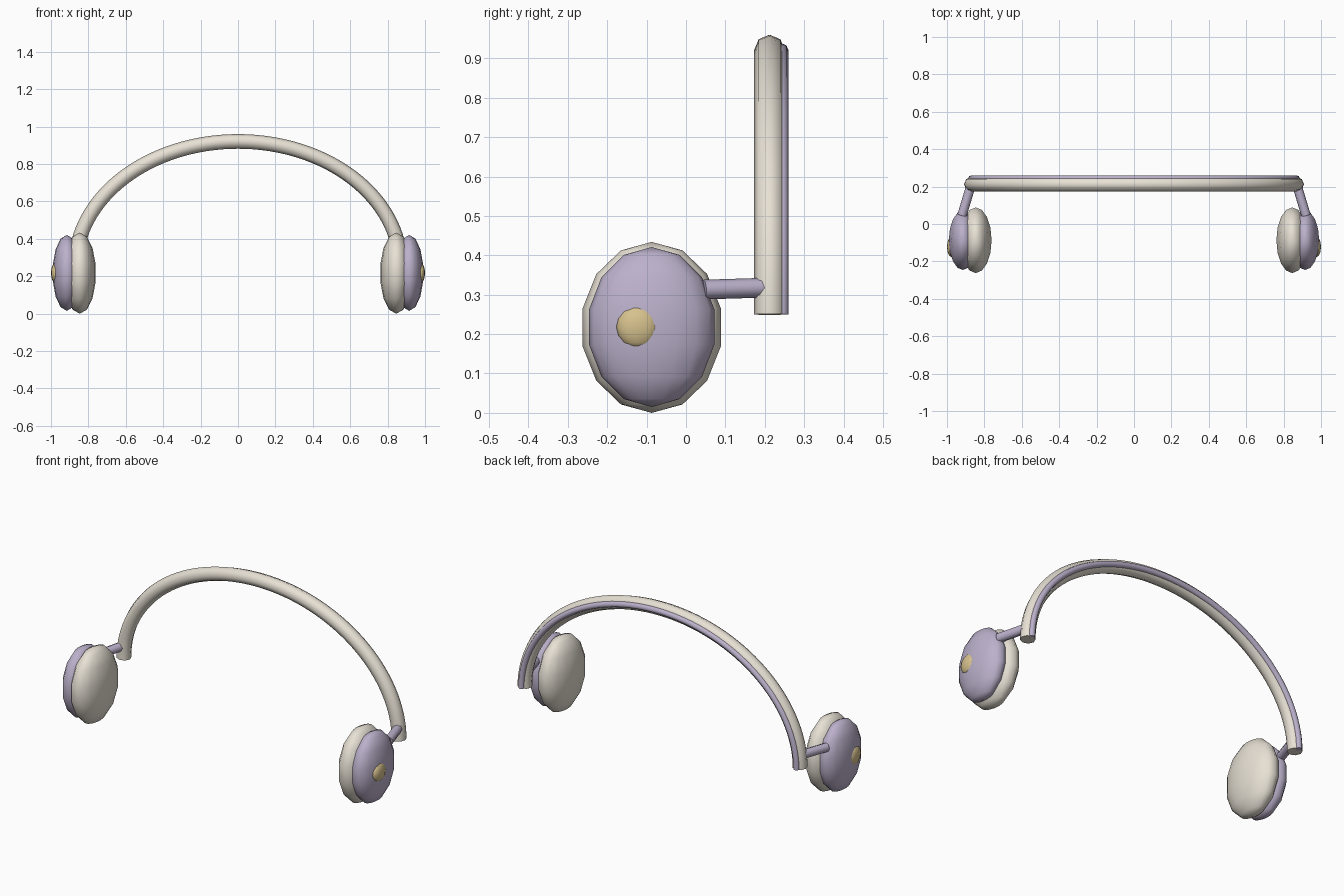
import bpy
from math import sin, cos, pi

if "Cube" in bpy.data.objects:
    bpy.data.objects.remove(bpy.data.objects["Cube"])


def material(name, rgb):
    m = bpy.data.materials.new(name)
    m.diffuse_color = (*rgb, 1)
    m.use_nodes = True
    m.node_tree.nodes["Principled BSDF"].inputs["Base Color"].default_value = m.diffuse_color
    return m


CREAM = material("cream", (0.80, 0.75, 0.66))
LILAC = material("lilac", (0.50, 0.44, 0.60))
GOLD = material("gold", (0.68, 0.54, 0.27))


def tube(name, points, radius, mat):
    """Smooth eight-sided capped tube along a path."""
    cu = bpy.data.curves.new(name, 'CURVE')
    cu.dimensions = '3D'
    cu.bevel_depth = radius
    cu.bevel_resolution = 2
    cu.use_fill_caps = True
    sp = cu.splines.new('POLY')
    sp.points.add(len(points) - 1)
    for p, co in zip(sp.points, points):
        p.co = (*co, 1)
    ob = bpy.data.objects.new(name, cu)
    bpy.context.collection.objects.link(ob)
    bpy.ops.object.select_all(action='DESELECT')
    bpy.context.view_layer.objects.active = ob
    ob.select_set(True)
    bpy.ops.object.convert(target='MESH')
    ob = bpy.context.object
    ob.data.materials.clear()
    ob.data.materials.append(mat)
    bpy.ops.object.shade_smooth_by_angle(angle=pi / 3)


def ellipsoid(name, loc, radii, mat, segments=14, rings=7):
    bpy.ops.mesh.primitive_uv_sphere_add(segments=segments, ring_count=rings, radius=1, location=loc)
    ob = bpy.context.object
    ob.name = name
    ob.scale = radii
    bpy.ops.object.transform_apply(location=False, rotation=False, scale=True)
    ob.data.materials.append(mat)
    bpy.ops.object.shade_smooth()


def arch(y, n=64):
    return [(-0.87 * cos(pi * i / n), y, 0.25 + 0.671 * sin(pi * i / n)) for i in range(n + 1)]


# headband and the thin trim along its back
tube("headband", arch(0.212), 0.039, CREAM)
tube("headband_trim", arch(0.243), 0.017, LILAC)

# ear cups on both sides
for side, s in (("left", -1), ("right", 1)):
    ellipsoid(side + "_cushion", (s * 0.846, -0.087, 0.217), (0.087, 0.18, 0.217), CREAM, 16)
    ellipsoid(side + "_cup_shell", (s * 0.915, -0.087, 0.218), (0.077, 0.163, 0.203), LILAC, 16)
    ellipsoid(side + "_button", (s * 0.975, -0.122, 0.218), (0.025, 0.055, 0.055), GOLD, 12, 8)
    tube(side + "_arm", [(s * 0.92, 0.045, 0.313), (s * 0.872, 0.205, 0.318)], 0.025, LILAC)
